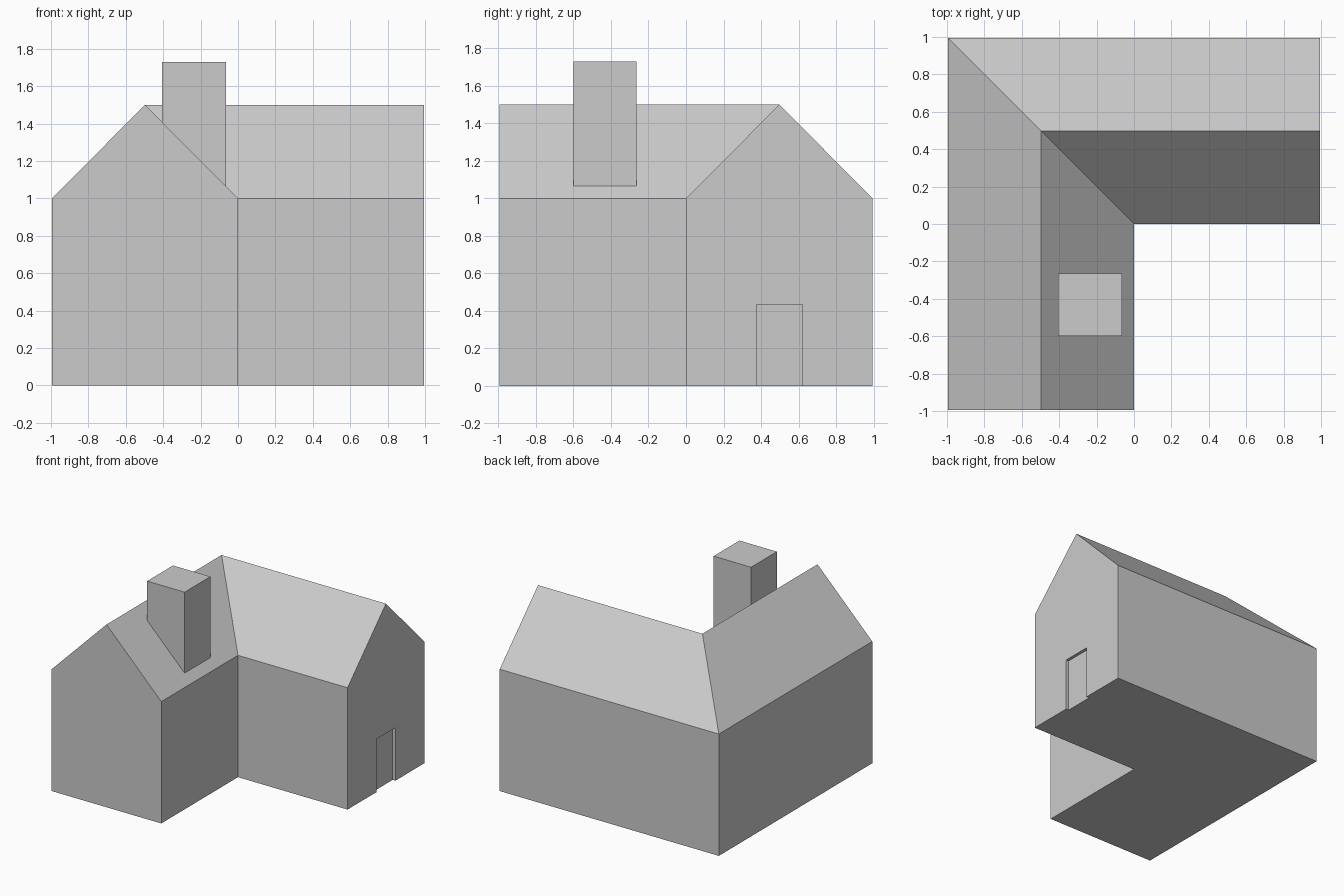
import bpy

if "Cube" in bpy.data.objects:
    bpy.data.objects.remove(bpy.data.objects["Cube"])

E = 0.995  # half extent of the L-shaped plan


def make_mesh(name, verts, faces):
    mesh = bpy.data.meshes.new(name)
    mesh.from_pydata(verts, [], faces)
    ob = bpy.data.objects.new(name, mesh)
    bpy.context.collection.objects.link(ob)
    return ob


def box(name, lo, hi):
    mid = [(a + b) / 2 for a, b in zip(lo, hi)]
    bpy.ops.mesh.primitive_cube_add(size=1, location=mid)
    ob = bpy.context.object
    ob.name = name
    ob.scale = [b - a for a, b in zip(lo, hi)]
    bpy.ops.object.transform_apply(location=False, rotation=False, scale=True)
    return ob


# House body: gabled profile swept round a mitred corner
profile = [(0, 0), (1, 0), (1, 1), (0.5, 1.5), (0, 1)]  # (distance from outer wall, height)
n = len(profile)
verts = [(-E + t * E, -E, z) for t, z in profile]         # front gable
verts += [(-E + t * E, E - t * E, z) for t, z in profile]  # mitred corner
verts += [(E, E - t * E, z) for t, z in profile]           # right gable
faces = [tuple(range(n)), tuple(reversed(range(2 * n, 3 * n)))]
for s in (0, n):
    for i in range(n):
        j = (i + 1) % n
        faces.append((s + j, s + i, s + n + i, s + n + j))
house = make_mesh("house_body", verts, faces)

# Shallow doorway recess in the right gable
cutter = box("doorway_cutter", (E - 0.025, 0.375, -0.1), (E + 0.1, 0.62, 0.435))
cutter.hide_render = True
mod = house.modifiers.new("doorway", 'BOOLEAN')
mod.operation = 'DIFFERENCE'
mod.solver = 'EXACT'
mod.object = cutter
bpy.context.view_layer.objects.active = house
bpy.ops.object.modifier_apply(modifier=mod.name)
bpy.data.objects.remove(cutter)

# Chimney rising through the front wing's inner roof slope
box("chimney", (-0.405, -0.6, 1.04), (-0.065, -0.265, 1.73))
